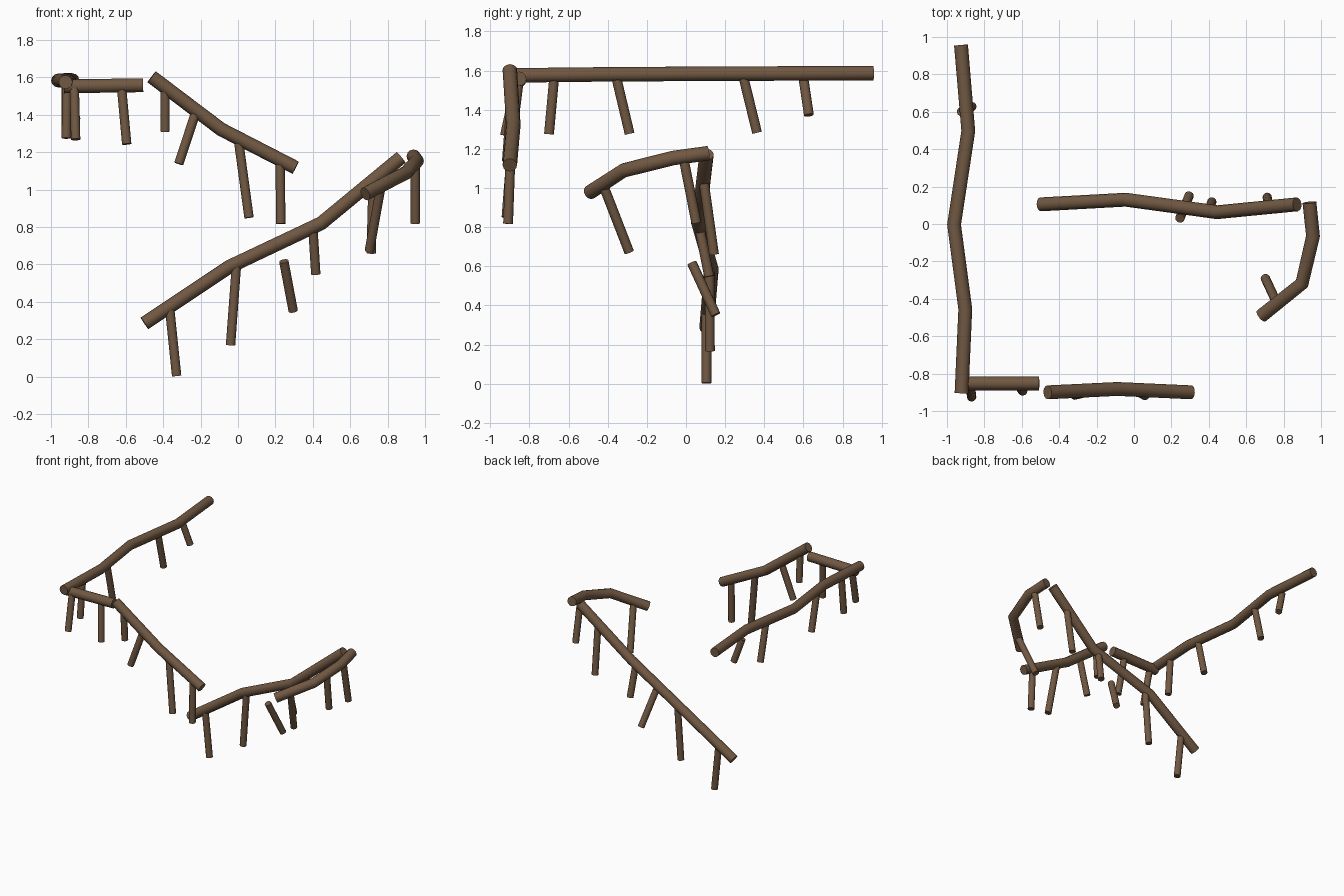
import bpy, bmesh, math
from mathutils import Vector

if "Cube" in bpy.data.objects:
    bpy.data.objects.remove(bpy.data.objects["Cube"])

SIDES = 12
wood = bpy.data.materials.new("brown wood")
wood.diffuse_color = (0.165, 0.098, 0.055, 1)
wood.use_nodes = True
wood.node_tree.nodes["Principled BSDF"].inputs["Base Color"].default_value = wood.diffuse_color


def log(name, points, radius):
    """Capped round log following a list of points, mitred at the bends."""
    pts = [Vector(p) for p in points]
    bm = bmesh.new()
    rings = []
    for i, p in enumerate(pts):
        a = (p - pts[i - 1]).normalized() if i > 0 else None
        b = (pts[i + 1] - p).normalized() if i < len(pts) - 1 else None
        t = ((a or b) + (b or a)).normalized()
        ref = Vector((0, 0, 1))
        d = pts[-1] - pts[0]
        if abs(d.normalized().z) > 0.8:
            ref = Vector((0, 1, 0))
        u = t.cross(ref).normalized()
        v = u.cross(t)
        rings.append([bm.verts.new(p + radius * (u * math.cos(k * math.tau / SIDES)
                                                 + v * math.sin(k * math.tau / SIDES)))
                      for k in range(SIDES)])
    for r, s in zip(rings, rings[1:]):
        for k in range(SIDES):
            j = (k + 1) % SIDES
            bm.faces.new((r[k], r[j], s[j], s[k]))
    bm.faces.new(rings[0])
    bm.faces.new(rings[-1])
    bmesh.ops.recalc_face_normals(bm, faces=bm.faces[:])
    me = bpy.data.meshes.new(name)
    bm.to_mesh(me)
    bm.free()
    me.materials.append(wood)
    ob = bpy.data.objects.new(name, me)
    bpy.context.collection.objects.link(ob)
    bpy.ops.object.select_all(action='DESELECT')
    ob.select_set(True)
    bpy.context.view_layer.objects.active = ob
    bpy.ops.object.shade_smooth_by_angle(angle=math.radians(40))


# Handrails: crooked logs
rails = {
    "lower_rail": [(-.50, .105, .285), (-.045, .13, .588), (.445, .063, .82), (.872, .105, 1.172)],
    "corner_rail": [(.938, .115, 1.178), (.957, -.065, 1.153), (.898, -.318, 1.09), (.68, -.492, .977)],
    "front_rail": [(-.462, -.90, 1.603), (-.09, -.882, 1.322), (.308, -.90, 1.117)],
    "short_rail": [(-.93, -.852, 1.552), (-.507, -.852, 1.558)],
    "long_rail": [(-.925, .957, 1.587), (-.886, .497, 1.585), (-.962, -.003, 1.583),
                  (-.902, -.455, 1.58), (-.922, -.905, 1.575)],
}
for name, pts in rails.items():
    log(name, pts, .037)

# Posts: (top, bottom) for every rail
posts = {
    "lower_post": [((-.365, .105, .36), (-.328, .105, .003)),
                   ((-.008, .12, .60), (-.04, .122, .167)),
                   ((.245, .03, .617), (.295, .152, .352)),
                   ((.40, .068, .80), (.416, .118, .548)),
                   ((.722, .09, 1.04), (.712, .143, .66))],
    "corner_post": [((.948, -.012, 1.15), (.948, .053, .82)),
                    ((.765, -.425, 1.02), (.702, -.29, .672))],
    "front_post": [((-.39, -.90, 1.55), (-.39, -.885, 1.31)),
                   ((-.23, -.895, 1.40), (-.317, -.915, 1.138)),
                   ((.003, -.885, 1.26), (.059, -.917, .85)),
                   ((.225, -.897, 1.15), (.229, -.909, .817))],
    "short_post": [((-.875, -.865, 1.54), (-.868, -.925, 1.268)),
                   ((-.622, -.855, 1.54), (-.595, -.893, 1.243))],
    "long_post": [((-.915, -.673, 1.57), (-.918, -.70, 1.275)),
                  ((-.918, -.355, 1.56), (-.918, -.288, 1.277)),
                  ((-.918, .295, 1.56), (-.918, .363, 1.282)),
                  ((-.923, .60, 1.56), (-.866, .628, 1.372))],
}
for name, pairs in posts.items():
    for i, pair in enumerate(pairs):
        log(f"{name}_{i + 1}", pair, .025)
